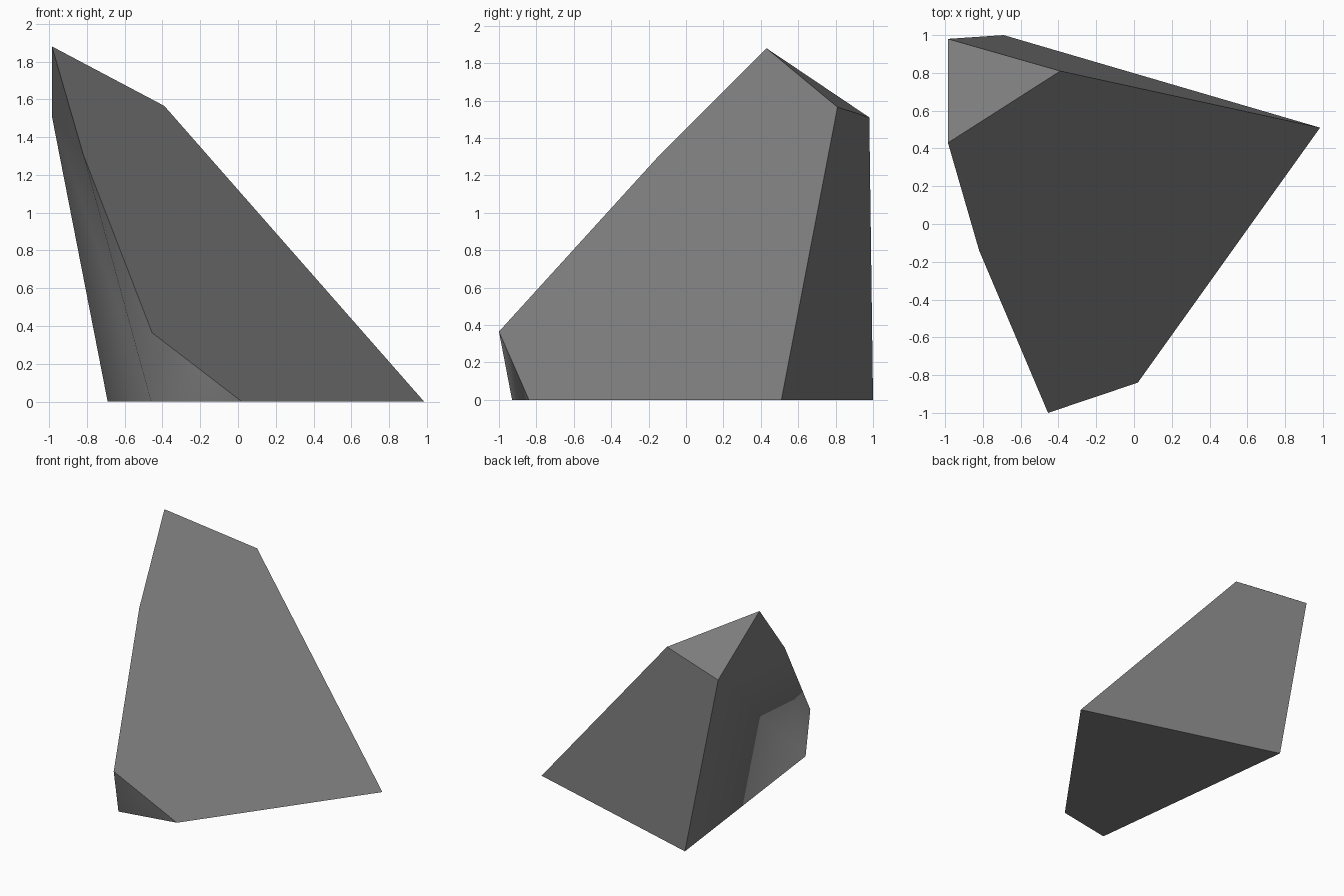
import bpy, bmesh

if "Cube" in bpy.data.objects:
    bpy.data.objects.remove(bpy.data.objects["Cube"])

# Corner points of the chipped rock
P = {
    "peak": (-0.985, 0.43, 1.88),
    "ridge": (-0.39, 0.81, 1.565),
    "back_top": (-0.985, 0.98, 1.51),
    "shoulder": (-0.82, -0.14, 1.31),
    "nose": (-0.455, -1.0, 0.365),
    "foot_right": (0.985, 0.51, 0),
    "foot_front": (0.02, -0.84, 0),
    "foot_left": (-0.46, -0.93, 0),
    "foot_back": (-0.69, 1.0, 0),
}
# Flat facets of the rock
FACETS = [
    "peak shoulder nose foot_front foot_right ridge",
    "peak ridge back_top",
    "ridge foot_right foot_back back_top",
    "peak back_top foot_back foot_left shoulder",
    "shoulder foot_left nose",
    "foot_left foot_front nose",
    "foot_back foot_right foot_front foot_left",
]
# The only soft edges: the worn corner at the front left
SOFT = [{"shoulder", "foot_left"}, {"foot_left", "nose"}]

bm = bmesh.new()
verts = {name: bm.verts.new(co) for name, co in P.items()}
for facet in FACETS:
    bm.faces.new([verts[n] for n in facet.split()]).smooth = True
bmesh.ops.recalc_face_normals(bm, faces=bm.faces)
soft = [{verts[n] for n in pair} for pair in SOFT]
for e in bm.edges:
    e.smooth = set(e.verts) in soft

mesh = bpy.data.meshes.new("rock")
bm.to_mesh(mesh)
bm.free()

# Single stone colour
stone = bpy.data.materials.new("stone grey")
stone.diffuse_color = (0.21, 0.21, 0.21, 1)
stone.use_nodes = True
stone.node_tree.nodes["Principled BSDF"].inputs["Base Color"].default_value = stone.diffuse_color
mesh.materials.append(stone)
rock = bpy.data.objects.new("rock", mesh)
bpy.context.collection.objects.link(rock)
